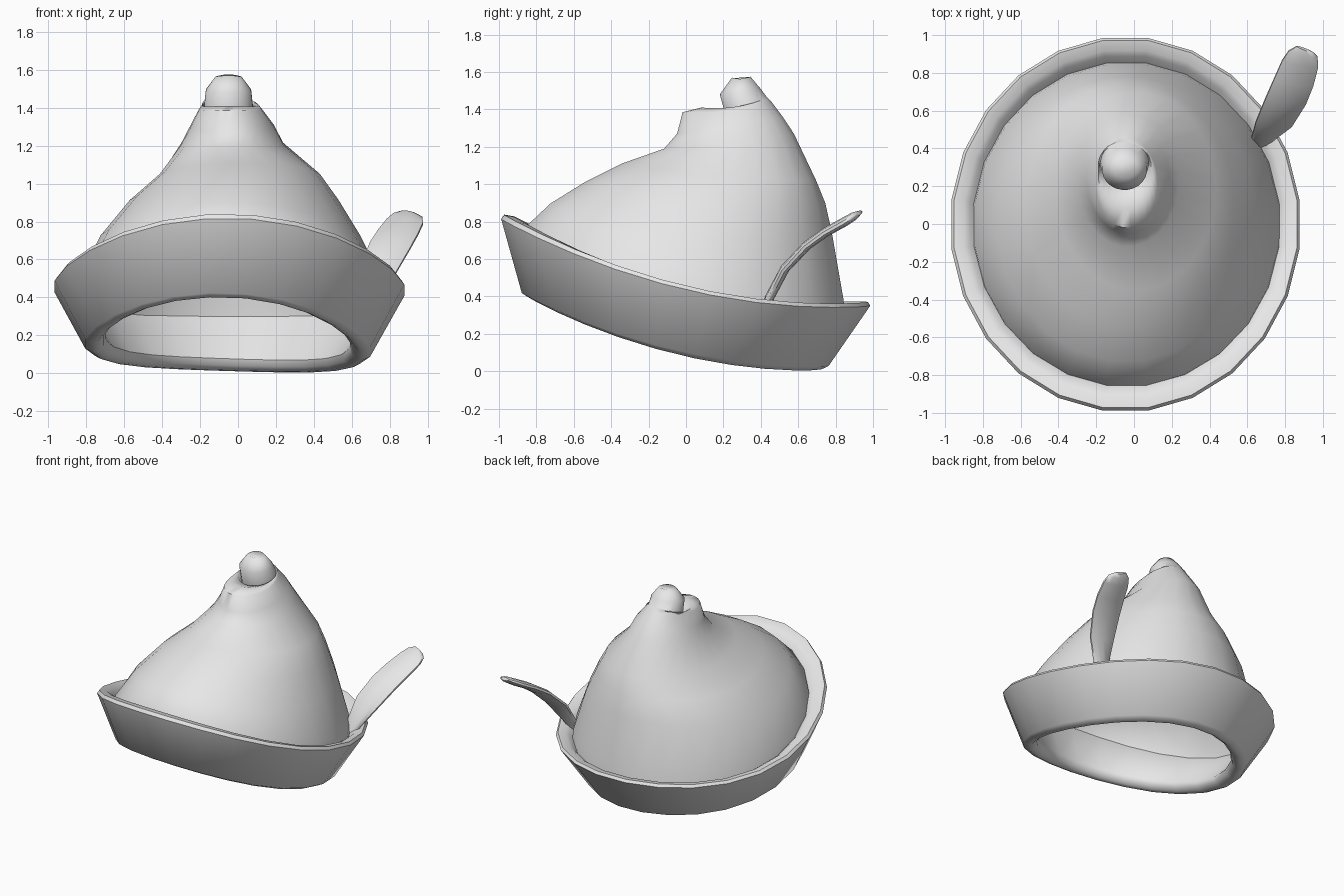
import bpy, bmesh, math
from mathutils import Vector

if "Cube" in bpy.data.objects:
    bpy.data.objects.remove(bpy.data.objects["Cube"])

felt = bpy.data.materials.new("felt grey")
felt.diffuse_color = (0.8, 0.8, 0.8, 1)
felt.use_nodes = True
felt.node_tree.nodes["Principled BSDF"].inputs["Base Color"].default_value = felt.diffuse_color


def loft(name, rings, close=False, cap_start=False, cap_end=False, angle=40):
    """Skin a list of equal-length closed rings of points."""
    bm = bmesh.new()
    vr = [[bm.verts.new(p) for p in r] for r in rings]
    n = len(vr[0])
    pairs = list(zip(vr, vr[1:])) + ([(vr[-1], vr[0])] if close else [])
    for a, b in pairs:
        for i in range(n):
            j = (i + 1) % n
            bm.faces.new((a[i], a[j], b[j], b[i]))
    if cap_start:
        bm.faces.new(vr[0][::-1])
    if cap_end:
        bm.faces.new(vr[-1])
    if close or cap_start:
        bmesh.ops.recalc_face_normals(bm, faces=bm.faces)
    me = bpy.data.meshes.new(name)
    bm.to_mesh(me)
    bm.free()
    me.materials.append(felt)
    ob = bpy.data.objects.new(name, me)
    bpy.context.collection.objects.link(ob)
    bpy.ops.object.select_all(action='DESELECT')
    ob.select_set(True)
    bpy.context.view_layer.objects.active = ob
    bpy.ops.object.shade_smooth_by_angle(angle=math.radians(angle))
    return ob


def circle(n):
    return [(math.cos(t), math.sin(t)) for t in
            (2 * math.pi * (i + 0.5) / n for i in range(n))]


# Turned-up brim: (blend bottom->top, inset from outer wall, lift)
def brim_ring(f, inset, lift):
    pts = []
    for c, s in circle(24):
        xb, yb = -0.055 + 0.75 * c, -0.06 + 0.82 * s
        xt, yt = -0.045 + 0.935 * c, s
        zb = 0.105 - 0.221 * yb + 0.136 * yb * yb - 0.03 * xb
        zt = 0.455 - 0.235 * yt + 0.14 * yt * yt - 0.01 * xt
        pts.append((xb + (xt - xb) * f - inset * c,
                    yb + (yt - yb) * f - inset * s,
                    zb + (zt - zb) * f + lift))
    return pts


brim_section = [(0, 0.03, -0.005), (0.04, 0, 0), (0.97, 0, 0), (1, 0.02, 0.01),
                (1, 0.075, 0), (1, 0.105, -0.02), (1, 0.15, -0.07),
                (0, 0.1, 0.06), (0, 0.09, 0.025), (0, 0.06, 0)]
loft("brim", [brim_ring(*p) for p in brim_section], close=True, angle=50)


# Crown: (front y, front z, back y, back z, half width, centre x, sag)
crown_section = [
    (-0.87, 0.73, 0.86, 0.29, 0.82, -0.04, 0.12),
    (-0.86, 0.78, 0.85, 0.38, 0.81, -0.04, 0.12),
    (-0.73, 0.90, 0.785, 0.75, 0.69, -0.04, 0.11),
    (-0.55, 1.01, 0.75, 0.90, 0.555, -0.02, 0.05),
    (-0.35, 1.11, 0.70, 1.02, 0.425, 0.01, 0.02),
    (-0.12, 1.19, 0.58, 1.27, 0.27, -0.03, 0.02),
    (-0.05, 1.27, 0.52, 1.36, 0.22, -0.03, 0.01),
    (-0.02, 1.385, 0.46, 1.44, 0.165, -0.04, 0.02),
    (0.08, 1.41, 0.445, 1.455, 0.15, -0.04, 0.02),
    (0.18, 1.38, 0.44, 1.46, 0.14, -0.05, 0.0),
    (0.22, 1.33, 0.43, 1.47, 0.13, -0.05, 0.0),   # fold
    (0.18, 1.48, 0.40, 1.51, 0.12, -0.05, 0.0),
    (0.245, 1.57, 0.345, 1.575, 0.07, -0.05, 0.01),
]


def crown_ring(yf, zf, yb, zb, w, cx, sag):
    return [(cx + w * c, (yf + yb) / 2 + (yb - yf) / 2 * s,
             (zf + zb) / 2 + (zb - zf) / 2 * s - sag * c * c)
            for c, s in circle(24)]


rings = [crown_ring(*p) for p in crown_section]
loft("crown", rings, cap_end=True, angle=60)

# Feather: (y, z, left x, right x, half thickness)
feather_section = [
    (0.42, 0.32, 0.64, 0.70, 0.02), (0.45, 0.40, 0.62, 0.735, 0.025),
    (0.53, 0.55, 0.64, 0.84, 0.025), (0.65, 0.675, 0.69, 0.915, 0.025),
    (0.75, 0.745, 0.735, 0.955, 0.025), (0.85, 0.80, 0.78, 0.98, 0.025),
    (0.90, 0.83, 0.815, 0.975, 0.022), (0.925, 0.845, 0.86, 0.95, 0.012)]
rings = []
for i, (y, z, x0, x1, h) in enumerate(feather_section):
    a = feather_section[max(i - 1, 0)]
    b = feather_section[min(i + 1, len(feather_section) - 1)]
    nrm = Vector((0, a[1] - b[1], b[0] - a[0])).normalized()
    along = Vector((0, b[0] - a[0], b[1] - a[1])).normalized()
    mid, w = Vector(((x0 + x1) / 2, y, z)), (x1 - x0) / 2
    # right-hand edge trails slightly behind the left
    rings.append([mid + Vector((w * c, 0, 0)) - along * 0.02 * c + nrm * h * s
                  for c, s in circle(10)])
loft("feather", rings, cap_start=True, cap_end=True, angle=60)
